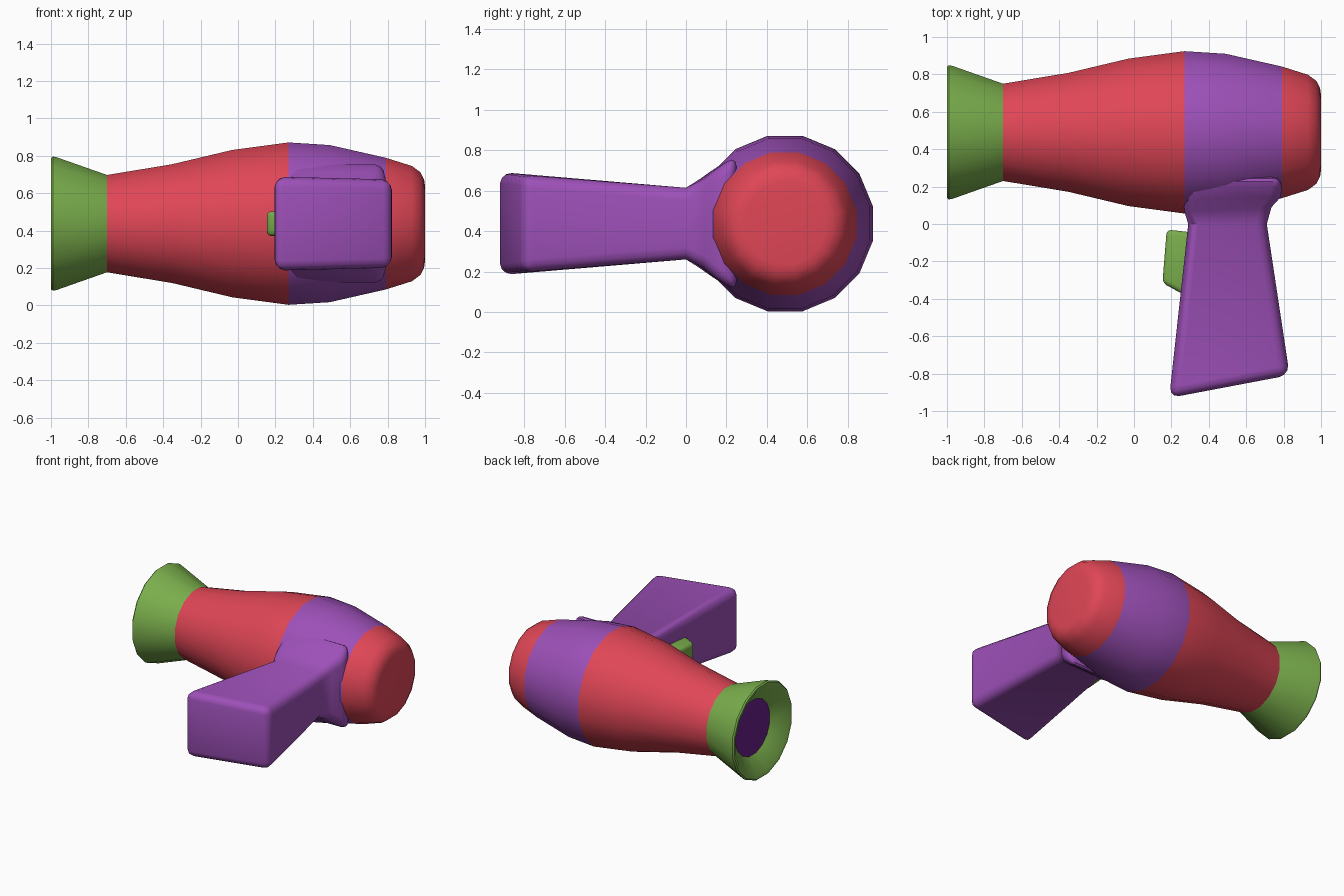
import bpy, bmesh, math
from mathutils import Vector

if "Cube" in bpy.data.objects:
    bpy.data.objects.remove(bpy.data.objects["Cube"])

CY, CZ, SIDES = 0.49, 0.437, 16     # axis of the barrel


def srgb(r, g, b):
    f = lambda c: c / 12.92 if c <= 0.04045 else ((c + 0.055) / 1.055) ** 2.4
    return (f(r / 255), f(g / 255), f(b / 255), 1)


def material(name, rgb):
    m = bpy.data.materials.new(name)
    m.diffuse_color = srgb(*rgb)
    m.use_nodes = True
    m.node_tree.nodes["Principled BSDF"].inputs["Base Color"].default_value = m.diffuse_color
    return m


RED = material("red", (224, 70, 86))
PURPLE = material("purple", (157, 80, 184))
GREEN = material("green", (122, 174, 76))
DARK = material("dark purple", (104, 32, 138))


def finish(name, bm, mats, rule=None, bevel=0, limit=40, smooth=40):
    bmesh.ops.recalc_face_normals(bm, faces=bm.faces)
    if rule:
        for f in bm.faces:
            f.material_index = rule(f.calc_center_median())
    me = bpy.data.meshes.new(name)
    bm.to_mesh(me)
    bm.free()
    ob = bpy.data.objects.new(name, me)
    bpy.context.collection.objects.link(ob)
    for m in mats:
        me.materials.append(m)
    bpy.context.view_layer.objects.active = ob
    ob.select_set(True)
    if bevel:
        mod = ob.modifiers.new("bevel", 'BEVEL')
        mod.width, mod.segments = bevel, 3
        mod.limit_method, mod.angle_limit = 'ANGLE', math.radians(limit)
        bpy.ops.object.modifier_apply(modifier=mod.name)
    bpy.ops.object.shade_smooth_by_angle(angle=math.radians(smooth))
    ob.select_set(False)
    return ob


def loft(rings, close=True):
    bm = bmesh.new()
    vr = [[bm.verts.new(p) for p in r] for r in rings]
    n = len(vr[0])
    for a, b in zip(vr, vr[1:]):
        for i in range(n):
            j = (i + 1) % n
            bm.faces.new((a[i], a[j], b[j], b[i]))
    if close:
        bm.faces.new(vr[0])
        bm.faces.new(vr[-1])
    return bm


def ring(x, apothem):
    r = apothem / math.cos(math.pi / SIDES)
    angles = [(k + 0.5) * 2 * math.pi / SIDES for k in range(SIDES)]
    return [Vector((x, CY + r * math.cos(a), CZ + r * math.sin(a))) for a in angles]


# barrel with a purple band
body = [(-0.7, .26), (-0.35, .318), (-0.03, .394), (0.27, .434), (0.49, .42),
        (0.79, .352), (0.93, .308), (0.975, .275), (0.995, .235), (1.0, .20)]
finish("barrel", loft([ring(*p) for p in body]), [RED, PURPLE],
       lambda c: int(0.27 < c.x < 0.79))

# flared nozzle with a recessed mouth
nozzle = [(-0.7, .26), (-0.97, .355), (-0.99, .359), (-1.0, .35), (-0.995, .325),
          (-0.91, .21)]
finish("nozzle", loft([ring(*p) for p in nozzle], False), [GREEN])
finish("nozzle_mouth", loft([ring(-0.905, .225), ring(-0.91, .21)]), [DARK])


# handle: sections as left (x, y, half height) and right (x, y, half height)
def section(l, r):
    return [(l[0], l[1], CZ + l[2]), (r[0], r[1], CZ + r[2]),
            (r[0], r[1], CZ - r[2]), (l[0], l[1], CZ - l[2])]


handle = [((.262, .25, .34), (.795, .25, .34)),
          ((.265, .13, .265), (.785, .145, .265)),
          ((.27, .065, .22), (.735, .09, .22)),
          ((.29, .0, .177), (.71, .0, .177)),
          ((.188, -.93, .256), (.832, -.808, .24))]
finish("handle", loft([section(*s) for s in handle]), [PURPLE], bevel=.055, limit=50)

# trigger switch
outline = [(.175, -.03), (.152, -.315), (.27, -.38), (.36, -.35), (.36, -.05)]
finish("switch", loft([[(x, y, CZ + s * .066) for x, y in outline] for s in (-1, 1)]),
       [GREEN], bevel=.025)
